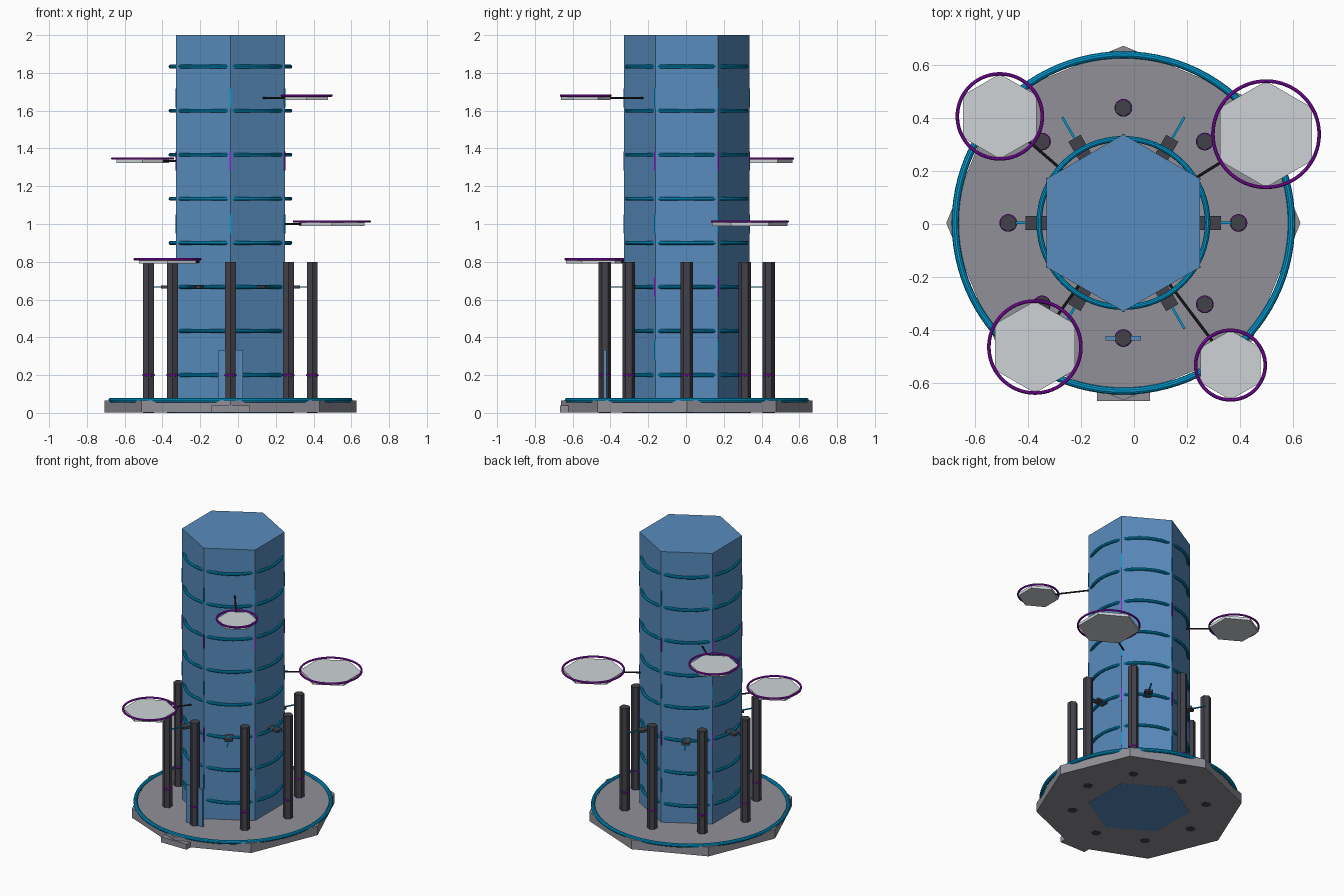
import bpy, math
from math import cos, sin, pi, radians
from mathutils import Vector

if "Cube" in bpy.data.objects:
    bpy.data.objects.remove(bpy.data.objects["Cube"])

CX, CY = -0.04, 0.004          # tower axis


def material(name, rgb):
    m = bpy.data.materials.new(name)
    m.diffuse_color = (*rgb, 1)
    m.use_nodes = True
    m.node_tree.nodes["Principled BSDF"].inputs["Base Color"].default_value = m.diffuse_color
    return m


BLUE = material("tower blue", (0.098, 0.262, 0.510))
GREY = material("base grey", (0.283, 0.279, 0.314))
PALE = material("platform pale grey", (0.61, 0.65, 0.67))
DARK = material("pillar charcoal", (0.055, 0.053, 0.068))
BLACK = material("strut black", (0.018, 0.018, 0.022))
CYAN = material("trim cyan", (0.0, 0.33, 0.64))
PURPLE = material("trim purple", (0.34, 0.006, 0.60))


def finish(name, mat, smooth=False):
    ob = bpy.context.object
    ob.name = name
    ob.data.materials.append(mat)
    if smooth:
        bpy.ops.object.shade_smooth_by_angle()
    return ob


def prism(name, mat, sides, r, x, y, z0, z1, turn=0.0):
    """Upright prism; with turn=0 a corner points to +y."""
    bpy.ops.mesh.primitive_cylinder_add(vertices=sides, radius=r, depth=z1 - z0,
                                        location=(x, y, (z0 + z1) / 2),
                                        rotation=(0, 0, turn))
    return finish(name, mat)


def ring(name, mat, r, tube, x, y, z, seg=64):
    bpy.ops.mesh.primitive_torus_add(major_radius=r, minor_radius=tube,
                                     major_segments=seg, minor_segments=10,
                                     location=(x, y, z))
    return finish(name, mat, True)


def box(name, mat, loc, size, turn=0.0):
    bpy.ops.mesh.primitive_cube_add(size=1, location=loc, rotation=(0, 0, turn))
    bpy.context.object.scale = size
    return finish(name, mat)


def polar(r, a, z):
    return (CX + r * cos(a), CY + r * sin(a), z)


# Base plate, its rim and the entrance step
prism("base", GREY, 8, 0.6667, CX, CY, 0.001, 0.0667)
ring("base_rim", CYAN, 0.633, 0.0133, CX, CY, 0.0667, 96)
box("entrance_step", GREY, (CX, -0.60, 0.0205), (0.2, 0.134, 0.039))

# Hexagonal tower with stacked rings
prism("tower", BLUE, 6, 0.3333, CX, CY, 0, 2)
for i in range(8):
    ring(f"tower_ring_{i}", CYAN, 0.317, 0.0105, CX, CY, 0.2 + i * 0.7 / 3)

# Light strips on the tower corners, colours alternating by level
for level in range(5):
    for k in range(6):
        a = radians(30 + 60 * k)
        box(f"corner_strip_{level}_{k}", PURPLE if level % 2 else CYAN,
            polar(0.331, a, (level + 1) / 3), (0.008, 0.008, 0.1), a)

# Surrounding pillars with collars
for k in range(8):
    x, y, _ = polar(0.4333, k * pi / 4, 0)
    prism(f"pillar_{k}", DARK, 6, 0.0333, x, y, 0, 0.8)
    ring(f"pillar_collar_{k}", PURPLE, 0.0267, 0.0067, x, y, 0.2, 24)

# Door panel at the front pillar
box("door", BLUE, (CX, CY - 0.4333, 0.2), (0.133, 0.0167, 0.267))

# Emitter blocks with thin rods on each tower face
for k in range(6):
    a = k * pi / 3
    box(f"emitter_block_{k}", DARK, polar(0.328, a, 0.667), (0.08, 0.053, 0.016), a)
    box(f"emitter_rod_{k}", CYAN, polar(0.41, a, 0.667), (0.1, 0.009, 0.006), a)

# Floating hexagonal platforms: x, y, z, radius
PLATFORMS = [(-0.505, 0.405, 1.3333, 0.160), (0.497, 0.338, 1.0, 0.200),
             (-0.373, -0.463, 0.8, 0.1733), (0.363, -0.531, 1.6667, 0.1310)]
for i, (x, y, z, r) in enumerate(PLATFORMS):
    prism(f"platform_{i}", PALE, 6, r, x, y, z - 0.01, z + 0.01)
    ring(f"platform_rim_{i}", PURPLE, r, 0.0067, x, y, z + 0.0133)
    # strut from the tower wall into the platform
    d = Vector((x - CX, y - CY, 0))
    a, inner, outer = math.atan2(d.y, d.x), 0.27, d.length - r * 0.6
    bpy.ops.mesh.primitive_cylinder_add(vertices=8, radius=0.0055, depth=outer - inner,
                                        location=polar((inner + outer) / 2, a, z),
                                        rotation=(0, pi / 2, a))
    finish(f"platform_strut_{i}", BLACK, True)
